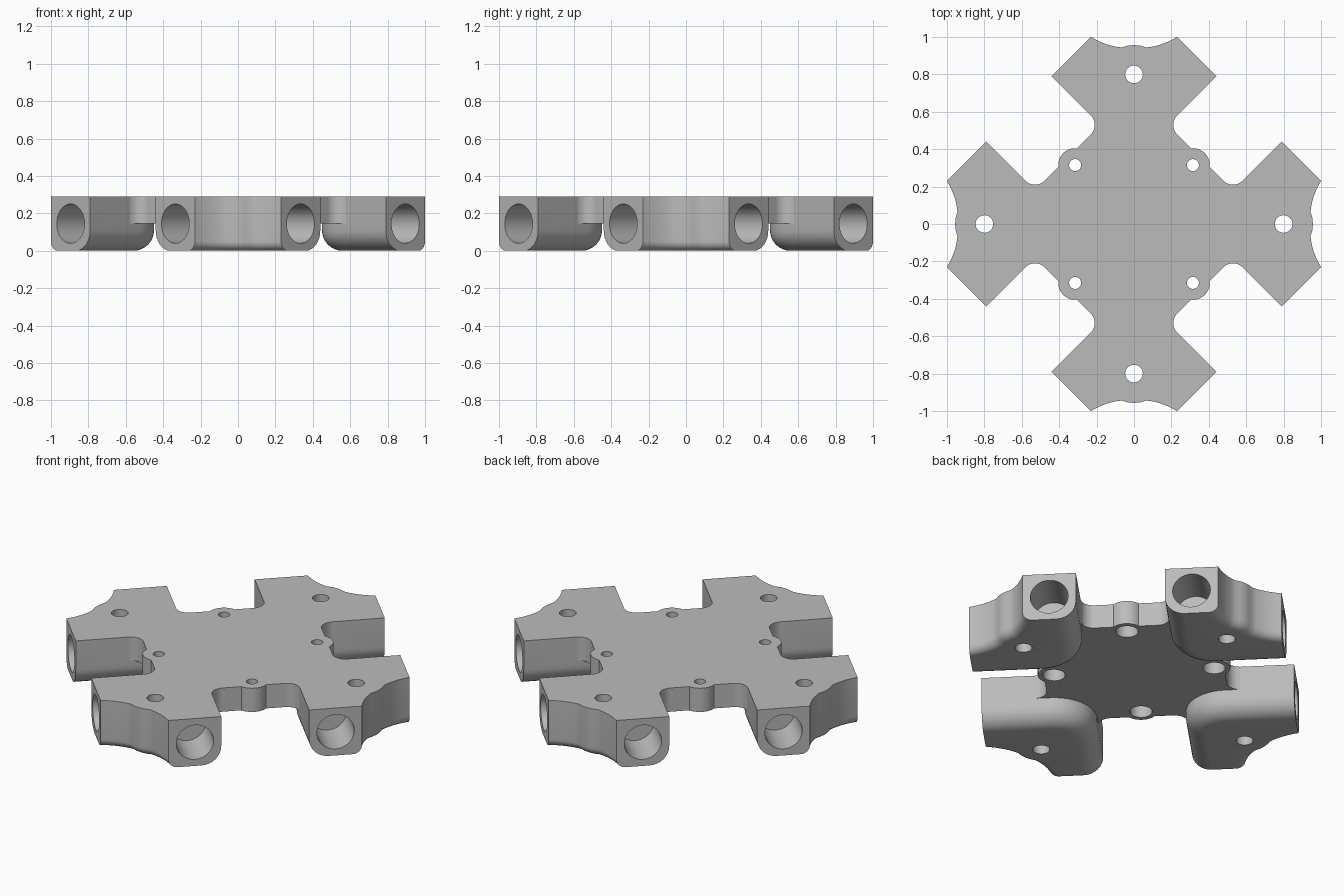
import bpy, bmesh, math
from mathutils import Matrix, Vector

TOP, MID = 0.29, 0.145

cube = bpy.data.objects.get("Cube")
if cube:
    bpy.data.objects.remove(cube, do_unlink=True)

grey = bpy.data.materials.new("plain grey")
grey.use_nodes = True
COLOUR = (0.5, 0.5, 0.5, 1)
grey.diffuse_color = COLOUR
grey.node_tree.nodes["Principled BSDF"].inputs["Base Color"].default_value = COLOUR


def arc(cx, cy, r, start, end, steps):
    """Points on a circle between two angles in degrees."""
    angles = [math.radians(start + (end - start) * i / steps) for i in range(steps + 1)]
    return [(cx + r * math.cos(a), cy + r * math.sin(a)) for a in angles]


def prism(bm, outline, z0, z1):
    """Extrude a flat outline upwards."""
    base = bm.faces.new([bm.verts.new((x, y, z0)) for x, y in outline])
    moved = bmesh.ops.extrude_face_region(bm, geom=[base])["geom"]
    bmesh.ops.translate(bm, vec=(0, 0, z1 - z0),
                        verts=[v for v in moved if isinstance(v, bmesh.types.BMVert)])
    bmesh.ops.recalc_face_normals(bm, faces=bm.faces)


def cylinder(bm, start, end, r, sides=48):
    """Closed cylinder between two points."""
    a, b = Vector(start), Vector(end)
    turn = (b - a).to_track_quat("Z", "Y").to_matrix().to_4x4()
    bmesh.ops.create_cone(bm, cap_ends=True, segments=sides, radius1=r, radius2=r,
                          depth=(b - a).length, matrix=Matrix.Translation((a + b) / 2) @ turn)


def four_times(bm):
    """Repeat the mesh at each quarter turn about z."""
    source = bm.verts[:] + bm.edges[:] + bm.faces[:]
    for k in range(1, 4):
        copy = bmesh.ops.duplicate(bm, geom=source)["geom"]
        bmesh.ops.rotate(bm, matrix=Matrix.Rotation(k * math.pi / 2, 3, "Z"),
                         verts=[v for v in copy if isinstance(v, bmesh.types.BMVert)])


def make(name, bm):
    mesh = bpy.data.meshes.new(name)
    bm.to_mesh(mesh)
    bm.free()
    mesh.materials.append(grey)
    obj = bpy.data.objects.new(name, mesh)
    bpy.context.collection.objects.link(obj)
    return obj


def combine(target, tool, operation):
    """Apply a boolean and discard the tool."""
    tool.hide_render = True
    mod = target.modifiers.new(operation, "BOOLEAN")
    mod.operation, mod.solver, mod.object = operation, "EXACT", tool
    bpy.context.view_layer.objects.active = target
    bpy.ops.object.modifier_apply(modifier=mod.name)
    bpy.data.objects.remove(tool, do_unlink=True)


# Centre plate: filleted notches with a round boss in each quadrant
notch = arc(0.53, 0.2825, 0.0725, 315, 225, 12)
notch[0] = (0.583, 0.226)
quadrant = notch + arc(0.315, 0.315, 0.09, -6, 96, 20) + [(y, x) for x, y in reversed(notch)]
outline = []
for k in range(4):
    c, s = round(math.cos(k * math.pi / 2)), round(math.sin(k * math.pi / 2))
    outline += [(c * x - s * y, s * x + c * y) for x, y in quadrant]
bm = bmesh.new()
prism(bm, outline, MID, TOP)
body = make("connector_body", bm)

# Elbow blocks: rounded inner corner, scalloped outer side, eased bottom edges
half_scallop = [(0.23, 1.0), (0.205, 0.986), (0.18, 0.974), (0.15, 0.962),
                (0.12, 0.953), (0.09, 0.947), (0.065, 0.944), (0.035, 0.953)]
scallop = half_scallop + [(0, 0.957)] + [(-x, y) for x, y in reversed(half_scallop)]
elbow = arc(0, 0.689, 0.24, 225, 315, 20) + [(0.44, 0.79)] + scallop + [(-0.44, 0.79)]
bm = bmesh.new()
prism(bm, elbow, 0, TOP)
for radius, on_side in ((0.11, lambda v: v.co.y < 0.8),
                        (0.05, lambda v: v.co.y > 0.9)):
    edges = [e for e in bm.edges if all(v.co.z < 1e-4 and on_side(v) for v in e.verts)]
    bmesh.ops.bevel(bm, geom=edges, offset=radius, offset_type="OFFSET", segments=8,
                    profile=0.5, affect="EDGES", clamp_overlap=False)
four_times(bm)
combine(body, make("elbow_blocks", bm), "UNION")

# Two blind tube sockets and one screw hole per elbow, one small hole per boss
bm = bmesh.new()
for side in (-1, 1):
    cylinder(bm, (side * 0.385, 0.945, MID), (side * 0.158, 0.718, MID), 0.105)
cylinder(bm, (0, 0.8, -0.1), (0, 0.8, 0.4), 0.047, 32)
cylinder(bm, (0.315, 0.315, 0), (0.315, 0.315, 0.4), 0.032, 32)
four_times(bm)
combine(body, make("hole_cutters", bm), "DIFFERENCE")

# Wider counterbores under the bosses
bm = bmesh.new()
cylinder(bm, (0.315, 0.315, 0.05), (0.315, 0.315, 0.235), 0.062, 32)
four_times(bm)
combine(body, make("counterbore_cutters", bm), "DIFFERENCE")

bpy.ops.object.select_all(action="DESELECT")
body.select_set(True)
bpy.context.view_layer.objects.active = body
bpy.ops.object.shade_smooth_by_angle(angle=math.radians(30))
